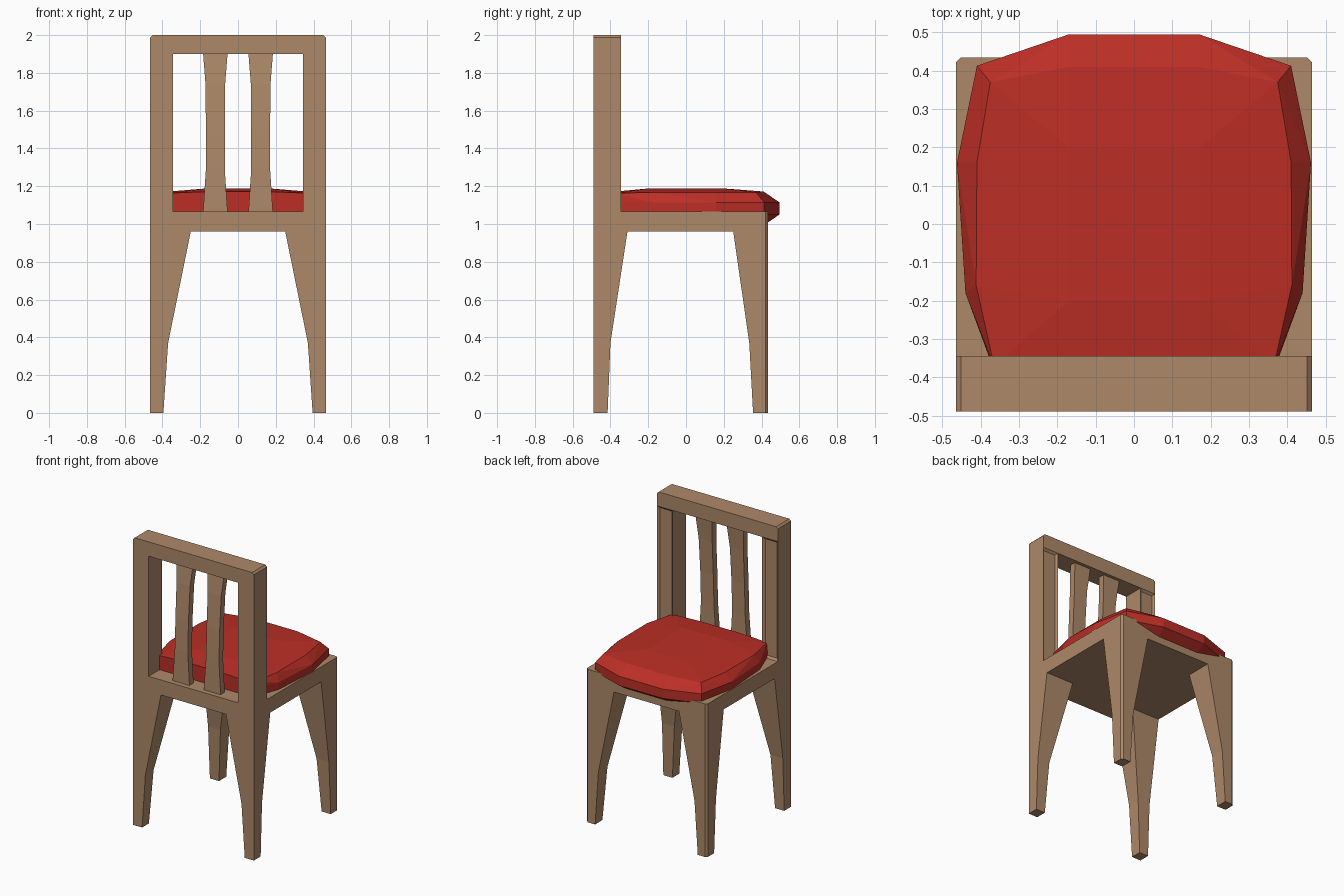
import bpy, bmesh
from mathutils import Matrix, Vector

if "Cube" in bpy.data.objects:
    bpy.data.objects.remove(bpy.data.objects["Cube"])


def material(name, rgb):
    m = bpy.data.materials.new(name)
    m.diffuse_color = (*rgb, 1)
    m.use_nodes = True
    m.node_tree.nodes["Principled BSDF"].inputs["Base Color"].default_value = m.diffuse_color
    return m


WOOD = material("light brown wood", (0.42, 0.25, 0.14))
RED = material("red fabric", (0.50, 0.028, 0.019))
W, BACK, FRONT, REST = 0.465, -0.49, 0.435, -0.345   # half width, y limits, backrest inner face
CH = 0.013                                           # small chamfer


def finish(bm, name, mat):
    bmesh.ops.recalc_face_normals(bm, faces=bm.faces)
    mesh = bpy.data.meshes.new(name)
    bm.to_mesh(mesh)
    bm.free()
    mesh.materials.append(mat)
    ob = bpy.data.objects.new(name, mesh)
    bpy.context.collection.objects.link(ob)
    return ob


def loft(name, rings, mat=WOOD):
    """Skin a stack of equal-length point rings and cap both ends."""
    bm = bmesh.new()
    vs = [[bm.verts.new(p) for p in r] for r in rings]
    n = len(rings[0])
    for a, b in zip(vs, vs[1:]):
        for i in range(n):
            j = (i + 1) % n
            bm.faces.new((a[i], a[j], b[j], b[i]))
    bm.faces.new(vs[0][::-1])
    bm.faces.new(vs[-1])
    return finish(bm, name, mat)


# Seat slab with chamfered front corners
outline = [(-W, BACK), (W, BACK), (W, FRONT - CH), (W - CH, FRONT),
           (-W + CH, FRONT), (-W, FRONT - CH)]
loft("seat", [[(x, y, z) for x, y in outline] for z in (0.96, 1.065)])

# Tapered legs: (z, inner x, rear leg inner y, front leg inner y)
TAPER = [(0, 0.395, -0.415, 0.355), (0.37, 0.37, -0.40, 0.335), (0.96, 0.25, -0.31, 0.25)]
for side, s in (("left", -1), ("right", 1)):
    loft(f"{side}_back_leg", [[(s * W, BACK, z), (s * W, yb, z), (s * xi, yb, z), (s * xi, BACK, z)]
                              for z, xi, yb, yf in TAPER])
    loft(f"{side}_front_leg", [[(s * xi, yf, z), (s * W, yf, z), (s * W, FRONT - CH, z),
                                (s * (W - CH), FRONT, z), (s * xi, FRONT, z)]
                               for z, xi, yb, yf in TAPER])

# Backrest posts with a shallow recessed panel on the seat side
for side, s in (("left", -1), ("right", 1)):
    bm = bmesh.new()
    size = Vector((W - 0.345, REST - BACK, 1.9 - 1.065))
    centre = Vector((s * (W + 0.345) / 2, (REST + BACK) / 2, (1.9 + 1.065) / 2))
    bmesh.ops.create_cube(bm, size=1, matrix=Matrix.Translation(centre) @ Matrix.Diagonal((*size, 1)))
    bm.normal_update()
    inner = [f for f in bm.faces if f.normal.y > 0.9]
    bmesh.ops.inset_region(bm, faces=inner, thickness=0.02, depth=0)
    for v in inner[0].verts:
        v.co.y -= 0.014
    finish(bm, f"{side}_back_post", WOOD)

# Top rail with chamfered upper corners
rail = [(-W, 1.9), (W, 1.9), (W, 2 - CH), (W - CH, 2), (-W + CH, 2), (-W, 2 - CH)]
loft("top_rail", [[(x, y, z) for x, z in rail] for y in (BACK, REST)])

# Two waisted, slightly curved slats: (z, half width, front y)
SLAT = [(1.06, 0.065, -0.455), (1.29, 0.050, -0.452), (1.5, 0.050, -0.445),
        (1.74, 0.052, -0.43), (1.905, 0.065, -0.412)]
for side, s in (("left", -1), ("right", 1)):
    c = s * 0.12
    loft(f"{side}_slat", [[(c - w, y, z), (c + w, y, z), (c + w, y + 0.045, z), (c - w, y + 0.045, z)]
                          for z, w, y in SLAT])

# Faceted cushion: hull of mirrored points, bulging over the front edge
EDGE = [(0.17, 0.495), (0.41, 0.413), (0.462, 0.16), (0.44, -0.18), (0.37, -0.37)]
TOP = [(0.17, 0.41, 1.172), (0.375, 0.37, 1.168), (0.41, 0.16, 1.168), (0.412, -0.16, 1.168),
       (0.365, -0.37, 1.163), (0.15, -0.37, 1.172), (0.17, 0.2, 1.188), (0.17, -0.2, 1.188)]
half = [(x, y, z) for x, y in EDGE for z in (1.05, 1.115)] + TOP
half += [(x * 0.92, y * 0.88, 1.01) for x, y in EDGE]
bm = bmesh.new()
for x, y, z in half:
    bm.verts.new((x, y, z))
    bm.verts.new((-x, y, z))
hull = bmesh.ops.convex_hull(bm, input=bm.verts[:])
loose = [v for v in bm.verts if not v.link_faces]
bmesh.ops.delete(bm, geom=loose, context='VERTS')
bmesh.ops.dissolve_limit(bm, angle_limit=0.02, verts=bm.verts[:], edges=bm.edges[:])
finish(bm, "seat_cushion", RED)
